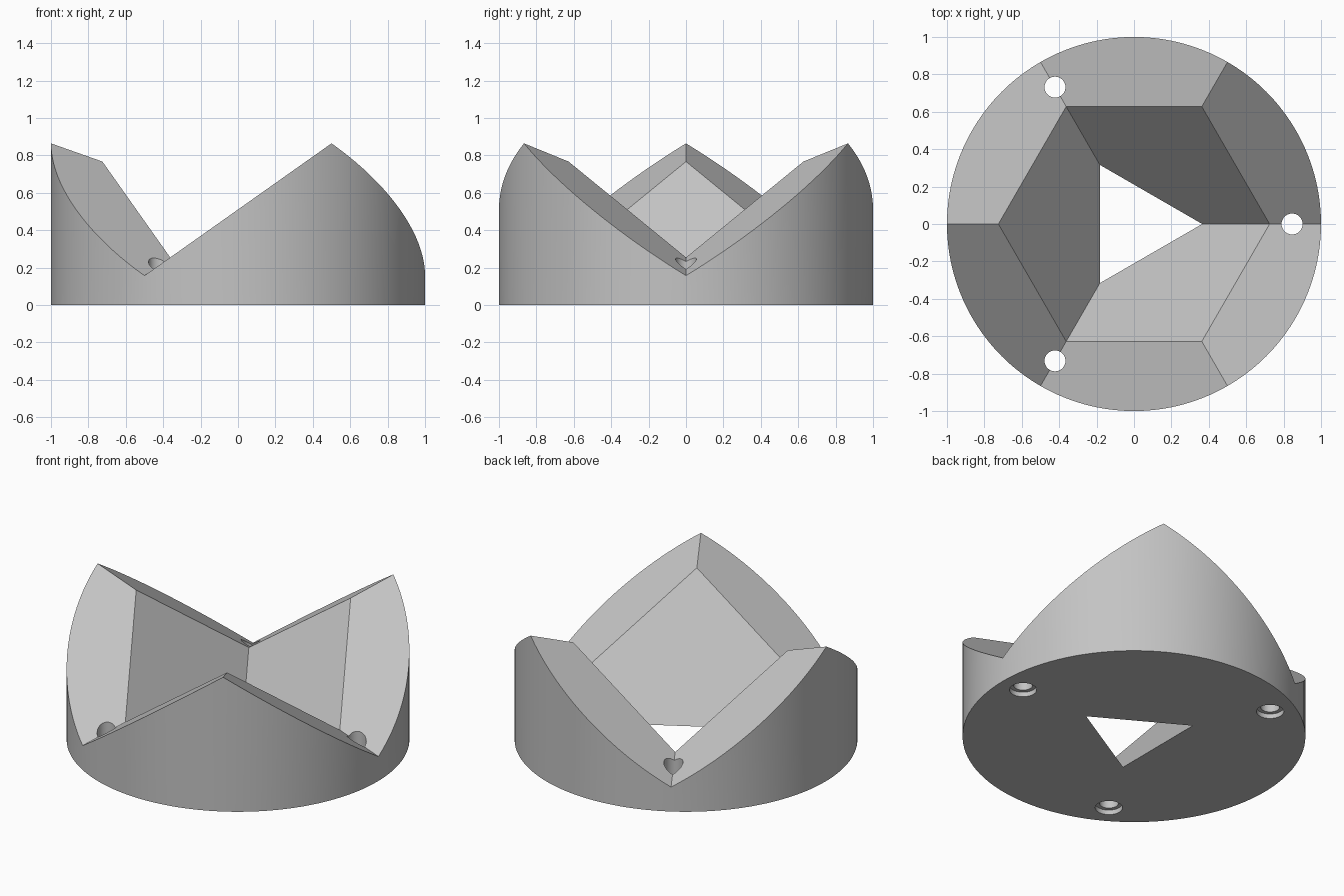
import bpy, bmesh
from math import cos, sin, radians, sqrt

cube = bpy.data.objects.get("Cube")
if cube:
    bpy.data.objects.remove(cube, do_unlink=True)

# Tilted cube that rests in the stand, balanced on one corner
MID_Z = 0.511                 # height of the cube's centre
HEX_R = 0.725                 # radius of its hexagonal outline
SLOPE = 1 / (2 * sqrt(2))     # rise of its corners per unit radius

grey = bpy.data.materials.new("light grey")
grey.use_nodes = True
colour = (0.55, 0.55, 0.55, 1)
grey.diffuse_color = colour
grey.node_tree.nodes["Principled BSDF"].inputs["Base Color"].default_value = colour


def cylinder(name, radius, z0, z1, x=0, y=0, sides=32):
    bpy.ops.mesh.primitive_cylinder_add(
        vertices=sides, radius=radius, depth=z1 - z0, location=(x, y, (z0 + z1) / 2))
    obj = bpy.context.object
    obj.name = name
    return obj


def pocket_cutter():
    """Corner pocket, flared rim planes and open space above, as one solid."""
    bm = bmesh.new()

    def ring(radius, z=None):
        verts = []
        for i in range(6):
            a = radians(60 * i)
            height = MID_Z + SLOPE * radius * (1 if i % 2 else -1)
            verts.append(bm.verts.new((radius * cos(a), radius * sin(a),
                                       height if z is None else z)))
        return verts

    tip = bm.verts.new((0, 0, MID_Z - 3 * SLOPE * HEX_R))
    inner, outer, top = ring(HEX_R), ring(1.5), ring(1.5, 2)
    for i in (0, 2, 4):
        bm.faces.new((tip, inner[i], inner[i + 1], inner[(i + 2) % 6]))
    for low, high in ((inner, outer), (outer, top)):
        for i in range(6):
            j = (i + 1) % 6
            bm.faces.new((low[i], low[j], high[j], high[i]))
    bm.faces.new(top)
    bmesh.ops.recalc_face_normals(bm, faces=bm.faces)
    mesh = bpy.data.meshes.new("pocket_cutter")
    bm.to_mesh(mesh)
    bm.free()
    obj = bpy.data.objects.new("pocket_cutter", mesh)
    bpy.context.collection.objects.link(obj)
    return obj


def cut(target, cutter):
    cutter.hide_render = True
    mod = target.modifiers.new("cut", 'BOOLEAN')
    mod.operation = 'DIFFERENCE'
    mod.solver = 'EXACT'
    mod.object = cutter
    bpy.context.view_layer.objects.active = target
    bpy.ops.object.modifier_apply(modifier=mod.name)
    bpy.data.objects.remove(cutter, do_unlink=True)


# Round stand body with the corner pocket
stand = cylinder("stand_body", 1, 0, 1.2, sides=120)
stand.data.materials.append(grey)
cut(stand, pocket_cutter())

# Three screw holes, counterbored from below
for angle in (0, 120, 240):
    x, y = 0.845 * cos(radians(angle)), 0.845 * sin(radians(angle))
    cut(stand, cylinder("hole_cutter", 0.056, -0.2, 1, x, y))
    cut(stand, cylinder("counterbore_cutter", 0.08, -0.2, 0.03, x, y))

# Smooth wall, crisp edges
bpy.ops.object.select_all(action='DESELECT')
stand.select_set(True)
bpy.context.view_layer.objects.active = stand
bpy.ops.object.shade_smooth_by_angle(angle=radians(20))
